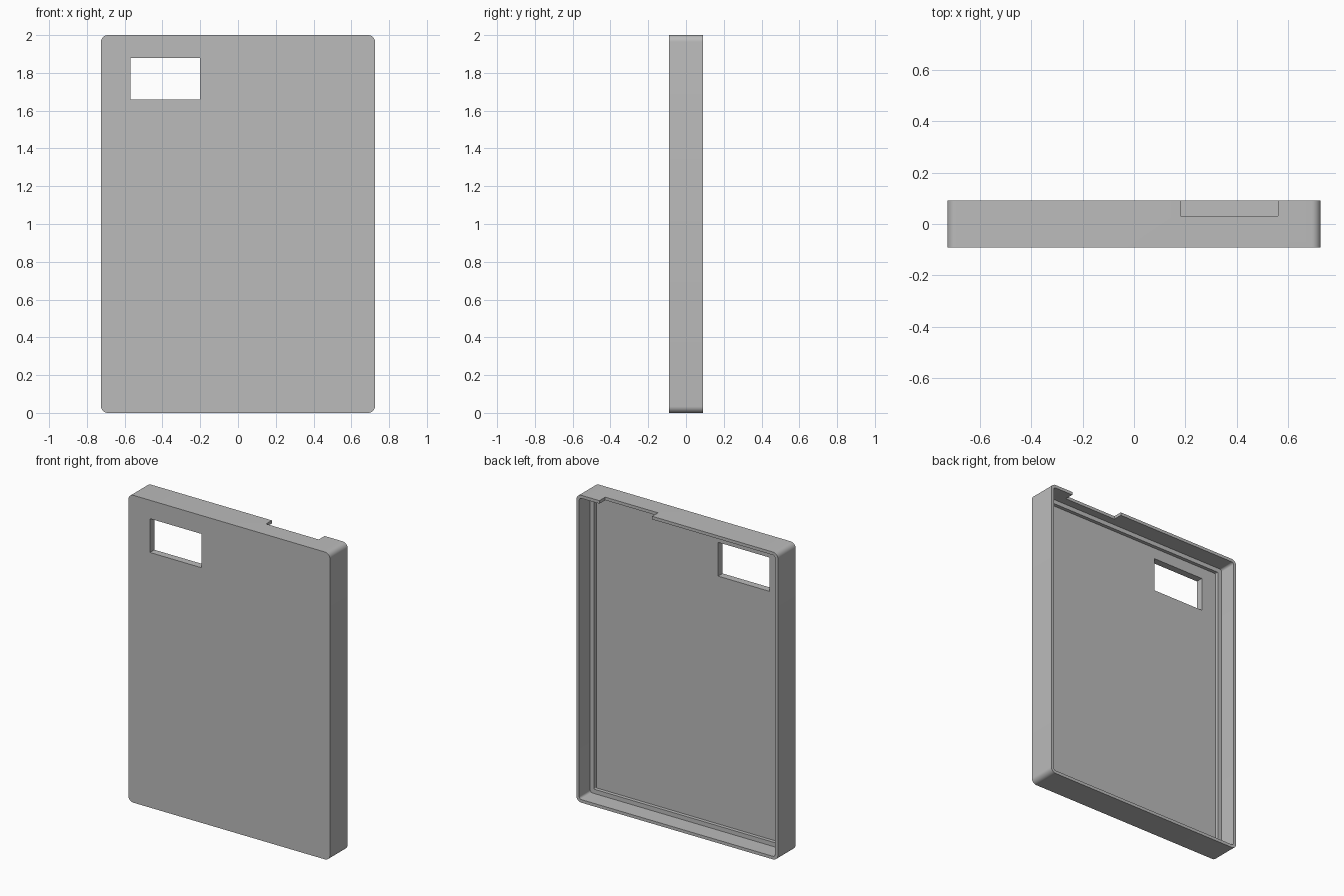
import bpy
import bmesh
from math import sin, cos, pi

if "Cube" in bpy.data.objects:
    bpy.data.objects.remove(bpy.data.objects["Cube"])

HALF_W, HALF_H, HALF_D = 0.725, 1.0, 0.091
WALL, LEDGE = 0.02, 0.028
LEDGE_Y, FLOOR_Y = -0.022, -0.045
CORNER_STEPS = 8

grey = bpy.data.materials.new("plain grey")
grey.use_nodes = True
colour = (0.5, 0.5, 0.5, 1)
grey.diffuse_color = colour
grey.node_tree.nodes["Principled BSDF"].inputs["Base Color"].default_value = colour


def rounded_ring(bm, inset, radius, y):
    """Ring of vertices round a rounded rectangle in the XZ plane."""
    cx, cz = HALF_W - inset - radius, HALF_H - inset - radius
    ring = []
    for corner, (sx, sz) in enumerate([(1, 1), (-1, 1), (-1, -1), (1, -1)]):
        for i in range(CORNER_STEPS + 1):
            a = (corner + i / CORNER_STEPS) * pi / 2
            ring.append(bm.verts.new((sx * cx + radius * cos(a), y,
                                      HALF_H + sz * cz + radius * sin(a))))
    return ring


def cut_box(target, x, y, z):
    """Cut a box, given by its ranges on each axis, out of the target."""
    bpy.ops.mesh.primitive_cube_add(
        size=1, location=[sum(r) / 2 for r in (x, y, z)])
    cutter = bpy.context.object
    cutter.name = "cutter"
    cutter.hide_render = True
    cutter.scale = [r[1] - r[0] for r in (x, y, z)]
    bpy.context.view_layer.update()
    mod = target.modifiers.new("cut", 'BOOLEAN')
    mod.operation = 'DIFFERENCE'
    mod.solver = 'EXACT'
    mod.object = cutter
    bpy.context.view_layer.objects.active = target
    bpy.ops.object.modifier_apply(modifier=mod.name)
    bpy.data.objects.remove(cutter)


# Tray shell: front plate, outer wall, rim, inner wall, ledge and floor
bm = bmesh.new()
rings = [rounded_ring(bm, *spec) for spec in (
    (0, 0.035, -HALF_D),
    (0, 0.035, HALF_D),
    (WALL, 0.016, HALF_D),
    (WALL, 0.016, LEDGE_Y),
    (WALL + LEDGE, 0.005, LEDGE_Y),
    (WALL + LEDGE, 0.005, FLOOR_Y),
)]
for a, b in zip(rings, rings[1:]):
    for i in range(len(a)):
        j = (i + 1) % len(a)
        bm.faces.new((a[i], a[j], b[j], b[i]))
bm.faces.new(rings[0])
bm.faces.new(rings[-1])
bmesh.ops.recalc_face_normals(bm, faces=bm.faces)
mesh = bpy.data.meshes.new("tray_cover")
bm.to_mesh(mesh)
bm.free()
cover = bpy.data.objects.new("tray_cover", mesh)
bpy.context.collection.objects.link(cover)
mesh.materials.append(grey)

# Window through the front plate
cut_box(cover, (-0.57, -0.2), (-0.2, 0.0), (1.66, 1.88))
# Notch in the top wall
cut_box(cover, (0.18, 0.56), (0.031, 0.2), (1.9, 2.1))

bpy.ops.object.select_all(action='DESELECT')
cover.select_set(True)
bpy.context.view_layer.objects.active = cover
bpy.ops.object.shade_smooth_by_angle(angle=pi / 6)
